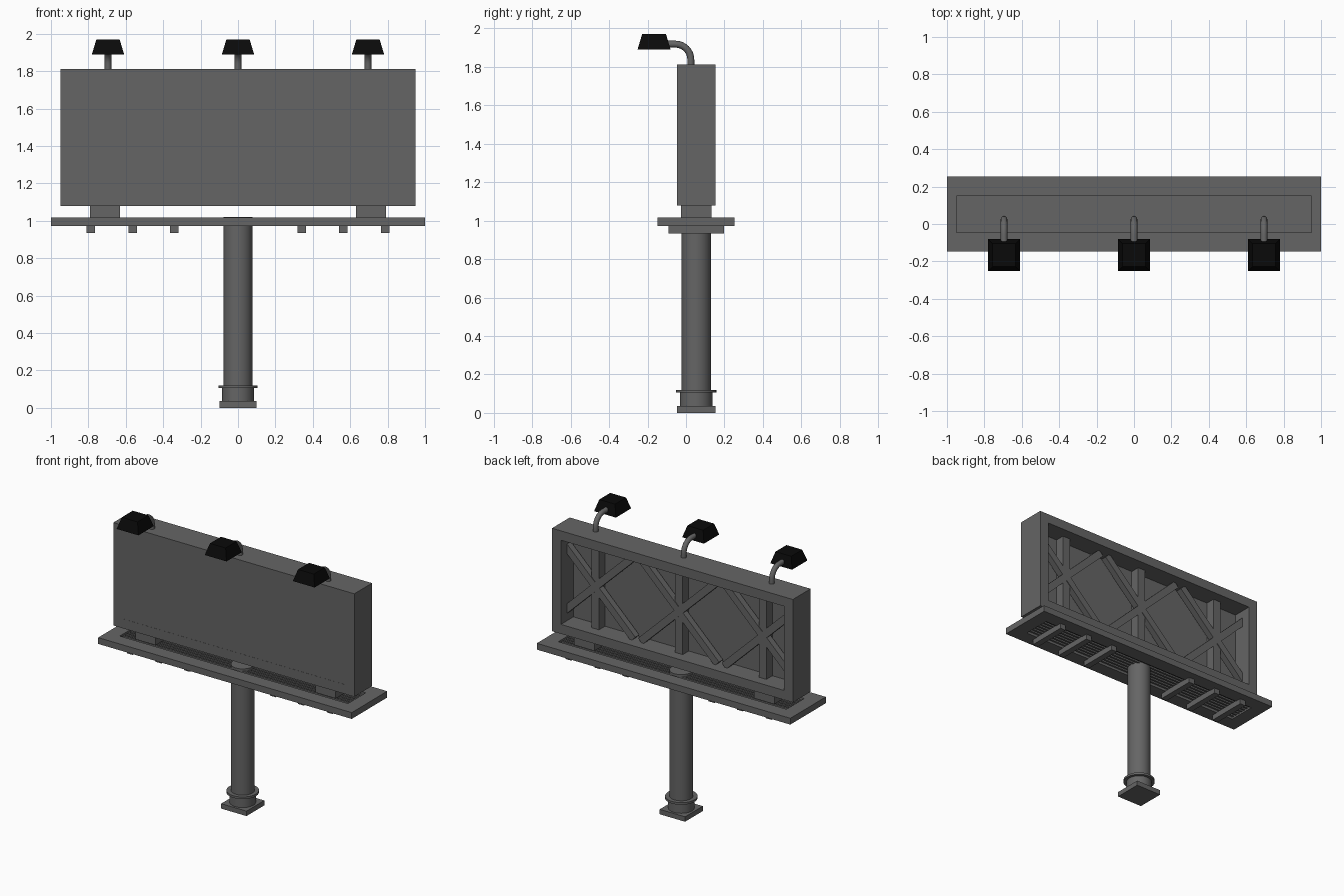
import bpy, bmesh, math
from mathutils import Matrix, Vector

if "Cube" in bpy.data.objects:
    bpy.data.objects.remove(bpy.data.objects["Cube"], do_unlink=True)

CY = 0.053  # depth of the pole axis


def material(name, value):
    m = bpy.data.materials.new(name)
    m.use_nodes = True
    colour = (value, value, value, 1)
    m.diffuse_color = colour
    m.node_tree.nodes["Principled BSDF"].inputs["Base Color"].default_value = colour
    return m


STEEL = material("dark_grey_steel", 0.13)
BLACK = material("lamp_black", 0.003)


def finish(name, bm, mat, smooth=False):
    bmesh.ops.recalc_face_normals(bm, faces=bm.faces)
    mesh = bpy.data.meshes.new(name)
    bm.to_mesh(mesh)
    bm.free()
    mesh.materials.append(mat)
    ob = bpy.data.objects.new(name, mesh)
    bpy.context.collection.objects.link(ob)
    if smooth:
        bpy.ops.object.select_all(action='DESELECT')
        ob.select_set(True)
        bpy.context.view_layer.objects.active = ob
        bpy.ops.object.shade_smooth_by_angle(angle=math.radians(40))
    return ob


def add_box(bm, centre, size, tilt=0):
    mat = (Matrix.Translation(centre) @ Matrix.Rotation(tilt, 4, 'Y')
           @ Matrix.Diagonal((*size, 1)))
    return bmesh.ops.create_cube(bm, size=1, matrix=mat)["verts"]


def box(name, centre, size, mat=STEEL):
    bm = bmesh.new()
    add_box(bm, centre, size)
    return finish(name, bm, mat)


def frame(name, centre, outer, inner, axis):
    """Solid box with a rectangular opening cut right through along axis."""
    ob = box(name, centre, outer)
    size = list(inner)
    size[axis] = outer[axis] * 2
    cutter = box(name + "_cutter", centre, size)
    mod = ob.modifiers.new("opening", 'BOOLEAN')
    mod.object = cutter
    mod.solver = 'EXACT'
    cutter.hide_render = True
    bpy.context.view_layer.objects.active = ob
    bpy.ops.object.modifier_apply(modifier=mod.name)
    bpy.data.objects.remove(cutter, do_unlink=True)
    return ob


# Pole and base, turned from one profile
bm = bmesh.new()
profile = [(0, 0.03), (0.085, 0.03), (0.085, 0.105), (0.105, 0.105), (0.105, 0.12),
           (0.077, 0.12), (0.077, 1.02), (0, 1.02)]
verts = [bm.verts.new((r, CY, z)) for r, z in profile]
edges = [bm.edges.new(pair) for pair in zip(verts, verts[1:])]
bmesh.ops.spin(bm, geom=verts + edges, cent=(0, CY, 0), axis=(0, 0, 1),
               angle=math.tau, steps=32)
bmesh.ops.remove_doubles(bm, verts=bm.verts, dist=0.0001)
finish("pole", bm, STEEL, True)
box("base_plate", (0, CY, 0.0175), (0.2, 0.2, 0.035))

# Walkway with a slatted opening
frame("walkway_frame", (0, CY, 0.994), (2, 0.4, 0.045), (1.8, 0.2, 1), 2)
bm = bmesh.new()
for i in range(7):
    add_box(bm, (0, CY + (i - 3) * 0.0286, 0.994), (1.8, 0.014, 0.02))
finish("walkway_slats", bm, STEEL)

# Joists below and feet above the walkway
bm = bmesh.new()
for side in (-1, 1):
    for x in (0.34, 0.562, 0.788):
        add_box(bm, (side * x, CY, 0.955), (0.045, 0.29, 0.042))
finish("joists", bm, STEEL)
for side, label in ((1, "left"), (-1, "right")):
    box(label + "_foot", (side * 0.71, CY, 1.048), (0.16, 0.16, 0.066))

# Sign: front board, surrounding rim, open back
frame("sign_rim", (0, CY, 1.445), (1.9, 0.2, 0.734), (1.76, 1, 0.6), 1)
box("sign_board", (0, CY - 0.07, 1.445), (1.8, 0.058, 0.65))

# Bracing: a post and a cross at three places
posts, braces = bmesh.new(), bmesh.new()
for x in (-0.66, 0, 0.66):
    add_box(posts, (x, 0.045, 1.445), (0.06, 0.07, 0.62))
    for sign in (-1, 1):
        add_box(braces, (x, 0.062, 1.445), (0.84, 0.045, 0.05), sign * math.atan2(0.58, 0.6))
# Trim brace ends to the rim
for axis, sign, limit in ((0, 1, 0.9), (0, -1, 0.9), (2, 1, 1.76), (2, -1, -1.13)):
    normal = Vector((0, 0, 0))
    normal[axis] = sign
    bmesh.ops.bisect_plane(braces, geom=braces.verts[:] + braces.edges[:] + braces.faces[:],
                           plane_co=normal * limit, plane_no=normal, clear_outer=True)
finish("back_posts", posts, STEEL)
finish("back_braces", braces, STEEL)

# Lamps on bent arms
for x, label in ((-0.695, "right"), (0, "middle"), (0.695, "left")):
    bm = bmesh.new()
    path = [Vector((x, 0.025, 1.8))]
    for i in range(9):
        a = math.pi / 2 * i / 8
        path.append(Vector((x, -0.055 + 0.08 * math.cos(a), 1.838 + 0.08 * math.sin(a))))
    path.append(Vector((x, -0.13, 1.918)))
    rings = []
    for i, p in enumerate(path):
        t = (path[min(i + 1, len(path) - 1)] - path[max(i - 1, 0)]).normalized()
        across, up = Vector((1, 0, 0)), Vector((1, 0, 0)).cross(t)
        rings.append([bm.verts.new(p + 0.018 * (across * math.cos(k * math.tau / 12)
                                                + up * math.sin(k * math.tau / 12)))
                      for k in range(12)])
    for a, b in zip(rings, rings[1:]):
        for k in range(12):
            bm.faces.new((a[k], a[(k + 1) % 12], b[(k + 1) % 12], b[k]))
    finish(label + "_lamp_arm", bm, STEEL, True)

    bm = bmesh.new()
    for v in add_box(bm, (x, -0.166, 1.93), (0.172, 0.172, 0.08)):
        if v.co.z > 1.93:
            v.co.x = x + (v.co.x - x) * 0.72
            v.co.y = -0.166 + (v.co.y + 0.166) * 0.72
    finish(label + "_lamp_shade", bm, BLACK)
